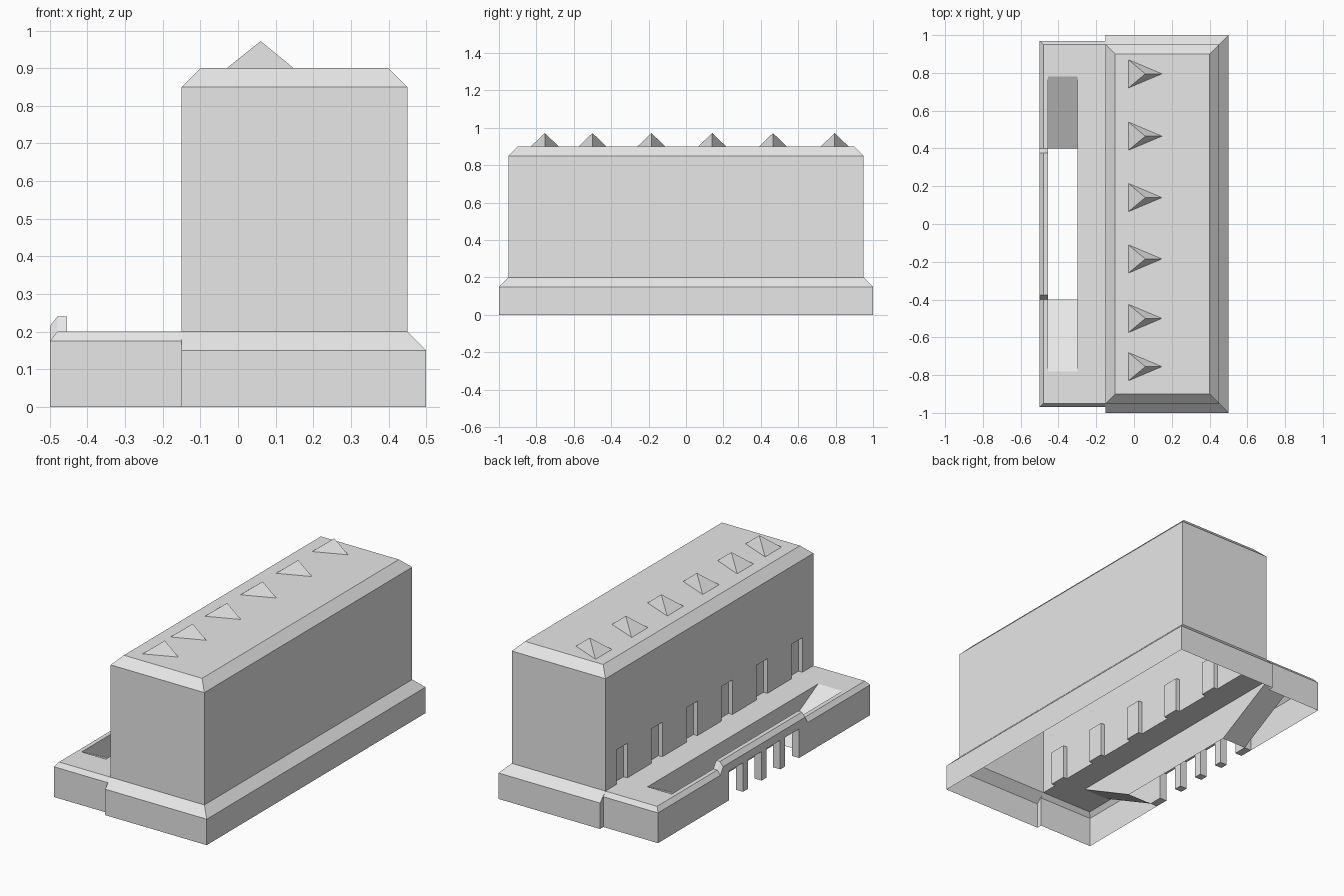
import bpy
import bmesh

cube = bpy.data.objects.get("Cube")
if cube:
    bpy.data.objects.remove(cube)

GREY = (0.8, 0.8, 0.8, 1.0)
grey = bpy.data.materials.new("plain grey")
grey.diffuse_color = GREY
grey.use_nodes = True
grey.node_tree.nodes["Principled BSDF"].inputs["Base Color"].default_value = GREY


def face(bm, pts):
    bm.faces.new([bm.verts.new(p) for p in pts])


def bridge(bm, a, b, closed=False):
    """Join two matching point rows with quads."""
    n = len(a)
    for i in range(n if closed else n - 1):
        j = (i + 1) % n
        face(bm, (a[i], a[j], b[j], b[i]))


def box(bm, x0, x1, y0, y1, z0, z1):
    low = [(x0, y0, z0), (x1, y0, z0), (x1, y1, z0), (x0, y1, z0)]
    high = [(x, y, z1) for x, y, _ in low]
    bridge(bm, low, high, True)
    face(bm, low)
    face(bm, high)


def finish(name, bm, flip=False):
    bmesh.ops.remove_doubles(bm, verts=bm.verts, dist=0.0005)
    bmesh.ops.recalc_face_normals(bm, faces=bm.faces)
    if flip:
        bmesh.ops.reverse_faces(bm, faces=bm.faces)
    mesh = bpy.data.meshes.new(name)
    bm.to_mesh(mesh)
    bm.free()
    mesh.materials.append(grey)
    obj = bpy.data.objects.new(name, mesh)
    bpy.context.collection.objects.link(obj)
    return obj


# Shared dimensions
WALL = -0.15      # door wall of the hall
DECK = 0.2        # platform height
OUT = -0.5        # outer edge of the platform
WELL_X = (-0.455, -0.3)
WELL_TOP, WELL_LOW = 0.78, 0.4


def three_sides(x, y, z):
    return [(WALL, -y, z), (x, -y, z), (x, y, z), (WALL, y, z)]


# Hall: sloped plinth, walls and bevelled roof, open underneath
bm = bmesh.new()
levels = [three_sides(*p) for p in
          ((0.5, 1, 0), (0.5, 1, 0.15), (0.45, 0.95, DECK), (0.45, 0.95, 0.85))]
for low, high in zip(levels, levels[1:]):
    bridge(bm, low, high)
roof = [(-0.1, -0.9, 0.9), (0.4, -0.9, 0.9), (0.4, 0.9, 0.9), (-0.1, 0.9, 0.9)]
bridge(bm, levels[-1], roof, True)
face(bm, roof)

# Door wall with recessed doorways
doors = [-0.8, -0.48, -0.16, 0.16, 0.48, 0.8]
cuts = [-0.95] + [d + s * 0.05 for d in doors for s in (-1, 1)] + [0.95]
heights = (DECK, 0.4, 0.85)
for i, (y0, y1) in enumerate(zip(cuts, cuts[1:])):
    for z0, z1 in zip(heights, heights[1:]):
        cell = [(WALL, y0, z0), (WALL, y1, z0), (WALL, y1, z1), (WALL, y0, z1)]
        if i % 2 and z0 == DECK:
            back = [(x + 0.025, y, z) for x, y, z in cell]
            bridge(bm, cell, back, True)
            face(bm, back)
        else:
            face(bm, cell)

# Small steps where the plinth stands proud of the platform
for s in (-1, 1):
    face(bm, [(WALL, s * y, z) for y, z in
              ((0.97, 0), (1, 0), (1, 0.15), (0.95, DECK), (0.97, 0.175))])
finish("hall", bm)

# Platform shell: both ends, bevel and deck around the well
bm = bmesh.new()
for s in (-1, 1):
    rows = []
    for x, y, z in ((OUT, 0.97, 0), (OUT, 0.97, 0.175), (-0.48, 0.95, DECK)):
        rows.append([(WALL, s * y, z), (x, s * y, z), (x, s * WELL_LOW, z)])
    for low, high in zip(rows, rows[1:]):
        bridge(bm, low, high)
    for x0, x1, y0, y1 in ((-0.48, WELL_X[0], WELL_LOW, WELL_TOP),
                           (-0.48, WELL_X[0], WELL_TOP, 0.95),
                           (WELL_X[0], WELL_X[1], WELL_TOP, 0.95),
                           (WELL_X[1], WALL, WELL_TOP, 0.95),
                           (WELL_X[1], WALL, 0, WELL_TOP)):
        face(bm, [(x0, s * y0, DECK), (x1, s * y0, DECK),
                  (x1, s * y1, DECK), (x0, s * y1, DECK)])
finish("platform", bm)

# Sunken well: two ramps, long back wall and short side walls
bm = bmesh.new()
for s in (-1, 1):
    bridge(bm, [(x, s * WELL_TOP, DECK) for x in WELL_X],
           [(x, s * WELL_LOW, 0) for x in WELL_X])
    face(bm, [(WELL_X[0], s * WELL_TOP, DECK), (WELL_X[0], s * WELL_LOW, 0),
              (WELL_X[0], s * WELL_LOW, DECK)])
face(bm, [(WELL_X[1], y, z) for y, z in
          ((-WELL_TOP, DECK), (-WELL_LOW, 0), (WELL_LOW, 0), (WELL_TOP, DECK))])
finish("ramp_well", bm, flip=True)

# Raised parapet beam with sloped ends
bm = bmesh.new()


def section(y, rise):
    return [(OUT, y, 0.168), (OUT, y, 0.175 + rise), (-0.48, y, DECK + rise),
            (WELL_X[0], y, DECK + rise), (WELL_X[0], y, 0.168)]


rows = [section(-0.4, 0), section(-0.375, 0.04), section(0.375, 0.04), section(0.4, 0)]
for a, b in zip(rows, rows[1:]):
    bridge(bm, a, b, True)
finish("parapet", bm)

# Piers at both ends of the opening and three columns between
bm = bmesh.new()
for centre, width in ((-0.36, 0.08), (-0.17, 0.045), (0, 0.045), (0.17, 0.045), (0.36, 0.08)):
    box(bm, OUT, WELL_X[0], centre - width / 2, centre + width / 2, 0, 0.168)
finish("columns", bm)

# Row of three-sided roof spikes
for n, y in enumerate((-0.755, -0.5, -0.185, 0.14, 0.465, 0.795)):
    bm = bmesh.new()
    base = [(-0.03, y - 0.075, 0.9), (0.148, y, 0.9), (-0.03, y + 0.075, 0.9)]
    for i in range(3):
        face(bm, (base[i], base[(i + 1) % 3], (0.06, y, 0.972)))
    finish(f"roof_spike_{n + 1}", bm)
